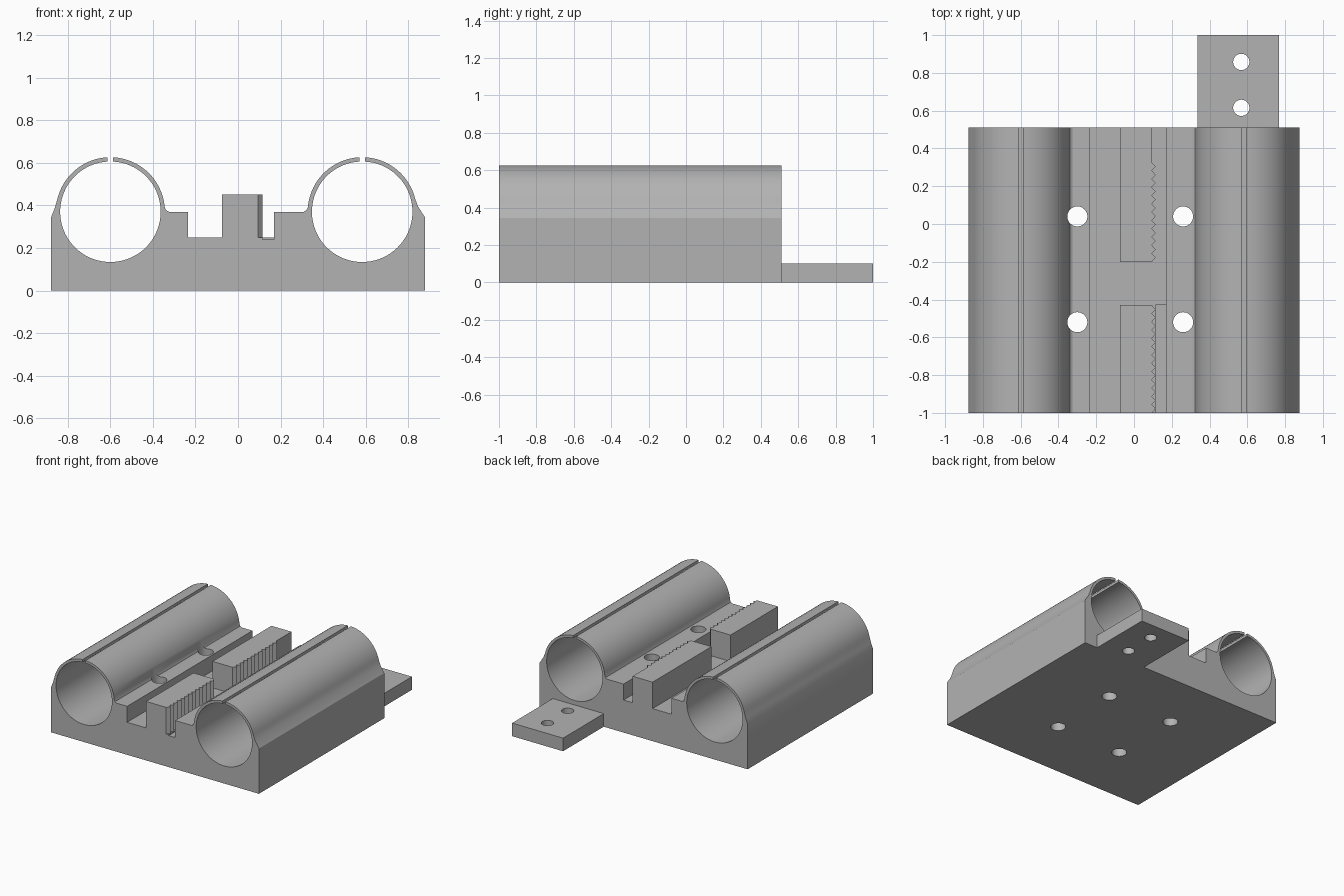
import bpy, bmesh, math

if "Cube" in bpy.data.objects:
    bpy.data.objects.remove(bpy.data.objects["Cube"])

grey = bpy.data.materials.new("plain grey")
grey.diffuse_color = (0.45, 0.45, 0.45, 1)
grey.use_nodes = True
grey.node_tree.nodes["Principled BSDF"].inputs["Base Color"].default_value = grey.diffuse_color


def prism(name, pts, lo, hi, axis):
    """Extrude a closed 2D outline along y (points are x,z) or z (points are x,y)."""
    bm = bmesh.new()
    place = (lambda p: (p[0], lo, p[1])) if axis == "y" else (lambda p: (p[0], p[1], lo))
    face = bm.faces.new([bm.verts.new(place(p)) for p in pts])
    out = bmesh.ops.extrude_face_region(bm, geom=[face])
    move = (0, hi - lo, 0) if axis == "y" else (0, 0, hi - lo)
    bmesh.ops.translate(bm, vec=move, verts=[v for v in out["geom"] if isinstance(v, bmesh.types.BMVert)])
    bmesh.ops.recalc_face_normals(bm, faces=bm.faces)
    me = bpy.data.meshes.new(name)
    bm.to_mesh(me)
    bm.free()
    ob = bpy.data.objects.new(name, me)
    bpy.context.collection.objects.link(ob)
    return ob


def arc(cx, cy, r, a0, a1, n):
    return [(cx + r * math.cos(math.radians(a0 + (a1 - a0) * i / n)),
             cy + r * math.sin(math.radians(a0 + (a1 - a0) * i / n))) for i in range(n + 1)]


def rect(x0, x1, y0, y1):
    return [(x0, y0), (x1, y0), (x1, y1), (x0, y1)]


def activate(ob):
    bpy.ops.object.select_all(action="DESELECT")
    ob.select_set(True)
    bpy.context.view_layer.objects.active = ob


def cut(ob, cutters):
    for c in cutters:
        mod = ob.modifiers.new("cut", "BOOLEAN")
        mod.operation, mod.solver, mod.object = "DIFFERENCE", "EXACT", c
        activate(ob)
        bpy.ops.object.modifier_apply(modifier=mod.name)
        bpy.data.objects.remove(c)


def finish(ob):
    ob.data.materials.clear()
    ob.data.materials.append(grey)
    activate(ob)
    bpy.ops.object.shade_smooth_by_angle(angle=math.radians(30))


def hole(x, y, r):
    return prism("hole_cutter", arc(x, y, r, 0, 352.5, 47), -0.1, 0.8, "z")


# Carriage body: one outline with both slit bearing tubes
CZ, RO, RI = 0.37, 0.256, 0.236
FRONT, BACK = -1.0, 0.51


def tube(cx, a_left, a_right):
    go = math.degrees(math.asin(0.0125 / RO))
    gi = math.degrees(math.asin(0.0125 / RI))
    return (arc(cx, CZ, RO, a_left, 90 + go, 16)
            + arc(cx, CZ, RI, 90 + gi, 450 - gi, 72)
            + arc(cx, CZ, RO, 90 - go, a_right, 16))


outline = [(-0.877, 0), (-0.877, 0.345), (-0.861, 0.385)]
outline += tube(-0.599, 166, 5)
outline += [(-0.338, 0.378), (-0.325, 0.37),
            (-0.235, 0.37), (-0.235, 0.248), (0.17, 0.248), (0.17, 0.37),
            (0.309, 0.37), (0.322, 0.378)]
outline += tube(0.583, 175, 14)
outline += [(0.845, 0.395), (0.877, 0.345), (0.877, 0)]
body = prism("carriage_body", outline, FRONT, BACK, "y")

# Mounting holes and the shallow belt groove
cut(body, [hole(x, y, 0.053) for x in (-0.30, 0.26) for y in (0.04, -0.52)]
    + [prism("groove_cutter", rect(0.115, 0.17, -1.1, -0.43), 0.24, 0.30, "z")])
finish(body)


# Toothed belt clamps
def rack(name, y0, y1, teeth, pitch):
    pts = [(-0.075, y1), (-0.075, y0), (0.094, y0)]
    for i in range(teeth):
        pts += [(0.115, y0 + (i + 0.5) * pitch), (0.094, y0 + (i + 1) * pitch)]
    if pts[-1][1] < y1 - 0.001:
        pts.append((0.094, y1))
    finish(prism(name, pts, 0.248, 0.45, "z"))


rack("front_belt_rack", FRONT, -0.43, 13, 0.57 / 13)
rack("rear_belt_rack", -0.20, BACK, 12, 0.57 / 13)

# Rear mounting tab with two screw holes
tab = prism("rear_tab", rect(0.337, 0.767, BACK, 1.0), 0, 0.10, "z")
cut(tab, [hole(0.568, y, 0.043) for y in (0.615, 0.858)])
finish(tab)
